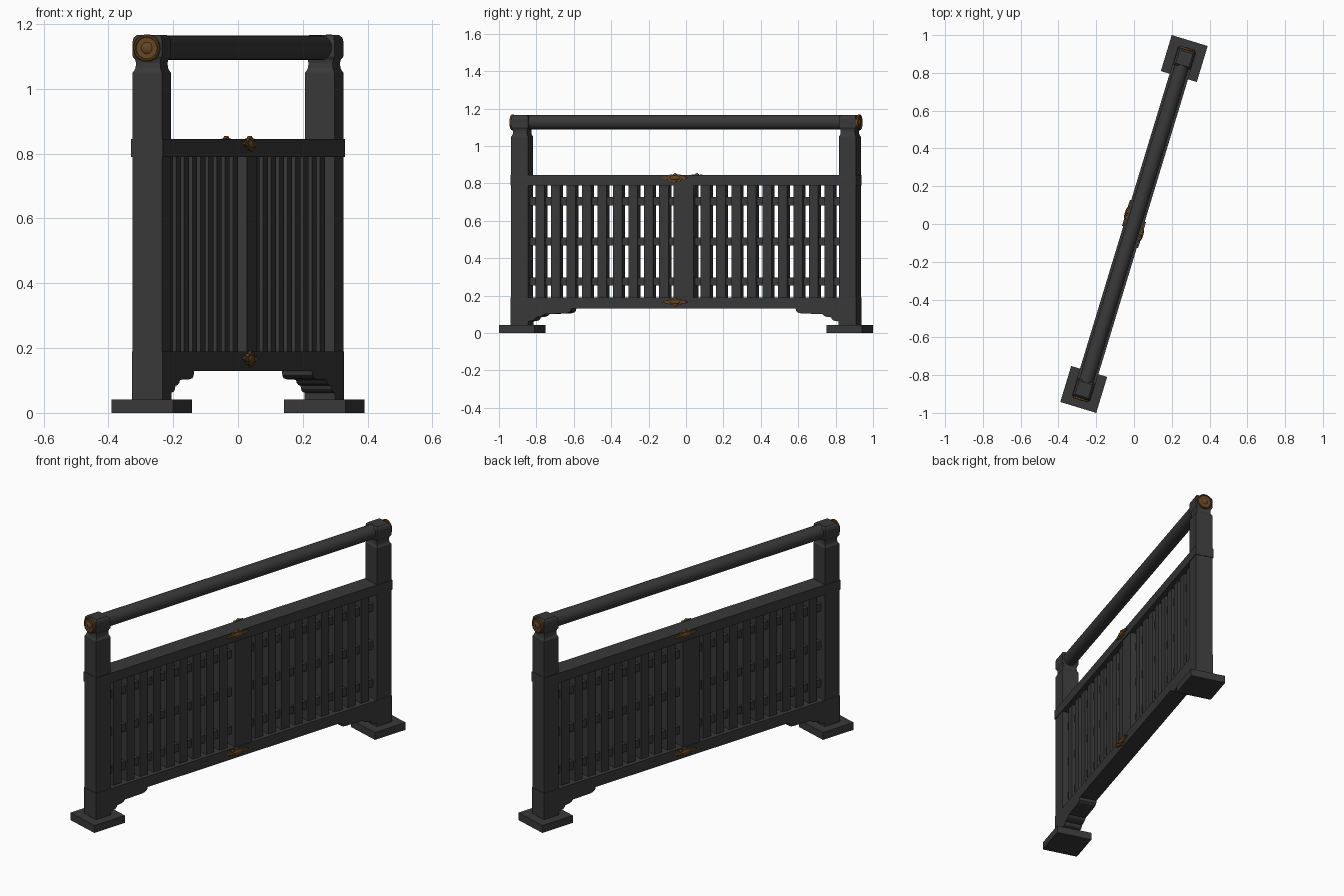
import bpy, bmesh, math
from mathutils import Matrix

if "Cube" in bpy.data.objects:
    bpy.data.objects.remove(bpy.data.objects["Cube"])

ROT = Matrix.Rotation(math.radians(73.1), 4, 'Z')   # the railing stands diagonally
POST = 0.9155                                        # post distance from centre


def mat(name, col):
    m = bpy.data.materials.new(name)
    m.diffuse_color = (*col, 1)
    m.use_nodes = True
    m.node_tree.nodes["Principled BSDF"].inputs["Base Color"].default_value = m.diffuse_color
    return m


IRON = mat("dark iron", (0.04, 0.04, 0.04))
BRASS = mat("aged brass", (0.13, 0.06, 0.018))


def finish(name, bm, m, smooth=False):
    bmesh.ops.recalc_face_normals(bm, faces=bm.faces)
    bm.transform(ROT)
    me = bpy.data.meshes.new(name)
    bm.to_mesh(me)
    bm.free()
    me.materials.append(m)
    ob = bpy.data.objects.new(name, me)
    bpy.context.collection.objects.link(ob)
    if smooth:
        bpy.ops.object.select_all(action='DESELECT')
        ob.select_set(True)
        bpy.context.view_layer.objects.active = ob
        bpy.ops.object.shade_smooth_by_angle(angle=math.radians(35))
    return ob


def add_box(bm, x0, x1, hy, z0, z1):
    mtx = Matrix.Translation(((x0 + x1) / 2, 0, (z0 + z1) / 2)) @ Matrix.Diagonal((x1 - x0, 2 * hy, z1 - z0, 1))
    bmesh.ops.create_cube(bm, size=1, matrix=mtx)


def add_prism(bm, pts, y0, y1):
    """Extrude an (x, z) outline along y."""
    f = bm.faces.new([bm.verts.new((x, y0, z)) for x, z in pts])
    r = bmesh.ops.extrude_face_region(bm, geom=[f])
    bmesh.ops.translate(bm, vec=(0, y1 - y0, 0),
                        verts=[v for v in r['geom'] if isinstance(v, bmesh.types.BMVert)])


def add_square_loft(bm, cx, prof):
    """Stack square sections given as (z, half width)."""
    rings = [[bm.verts.new((cx + sx * h, sy * h, z)) for sx, sy in ((-1, -1), (1, -1), (1, 1), (-1, 1))]
             for z, h in prof]
    for a, b in zip(rings, rings[1:]):
        for i in range(4):
            j = (i + 1) % 4
            bm.faces.new((a[i], a[j], b[j], b[i]))
    bm.faces.new(rings[0])
    bm.faces.new(rings[-1])


def add_cyl(bm, x0, x1, z, r0, r1, seg=32):
    mtx = Matrix.Translation(((x0 + x1) / 2, 0, z)) @ Matrix.Rotation(math.pi / 2, 4, 'Y')
    bmesh.ops.create_cone(bm, cap_ends=True, segments=seg, radius1=r0, radius2=r1, depth=x1 - x0, matrix=mtx)


# Posts with moulded neck and cap, plus square foot plates
NECK = [(0.04, 0.0475), (1.05, 0.0475), (1.057, 0.043), (1.065, 0.040), (1.08, 0.039), (1.09, 0.041),
        (1.1, 0.0475), (1.145, 0.0475), (1.158, 0.045), (1.166, 0.037)]
for side, label in ((-1, "front"), (1, "back")):
    bm = bmesh.new()
    add_square_loft(bm, side * POST, NECK)
    finish(label + "_post", bm, IRON)
    bm = bmesh.new()
    add_box(bm, side * POST - 0.0995, side * POST + 0.0995, 0.0995, 0, 0.042)
    finish(label + "_foot_plate", bm, IRON)

    # Brass end medallion: disc, raised rim and centre boss
    bm = bmesh.new()
    face = POST + 0.0475
    steps = [(0, 0.042), (0.009, 0.042), (0.012, 0.039), (0.012, 0.035), (0.007, 0.033),
             (0.007, 0.018), (0.012, 0.012), (0.014, 0.0)]
    vs = [bm.verts.new((side * (face + d), 0, 1.126 + r)) for d, r in steps]
    es = [bm.edges.new(p) for p in zip(vs, vs[1:])]
    bmesh.ops.spin(bm, geom=vs + es, cent=(0, 0, 1.126), axis=(1, 0, 0), angle=2 * math.pi, steps=32)
    bmesh.ops.remove_doubles(bm, verts=bm.verts, dist=1e-5)
    finish(label + "_medallion", bm, BRASS, True)

# Round handrail
bm = bmesh.new()
add_cyl(bm, -POST, POST, 1.127, 0.0385, 0.0385)
finish("handrail", bm, IRON, True)

# Top rail, flush with its collars around the posts
bm = bmesh.new()
add_box(bm, -POST - 0.051, POST + 0.051, 0.051, 0.79, 0.845)
finish("top_rail", bm, IRON)

# Bottom rail with stepped, curved corner brackets
E = POST - 0.0475
half = [(POST + 0.049, 0.19), (POST + 0.049, 0.042), (E, 0.042), (E - 0.002, 0.062), (E - 0.03, 0.067),
        (E - 0.038, 0.074), (E - 0.042, 0.084), (E - 0.065, 0.086), (E - 0.082, 0.092), (E - 0.092, 0.102),
        (E - 0.20, 0.104), (E - 0.222, 0.107), (E - 0.236, 0.115), (E - 0.24, 0.13)]
bm = bmesh.new()
add_prism(bm, half + [(-x, z) for x, z in reversed(half)], -0.049, 0.049)
finish("bottom_rail", bm, IRON)

# Centre board and vertical slats
bm = bmesh.new()
add_box(bm, -0.055, 0.055, 0.045, 0.18, 0.8)
finish("centre_board", bm, IRON)
bm = bmesh.new()
N, W = 9, 0.051
gap = (E - 0.055 - N * W) / (N + 1)
for s in (-1, 1):
    for i in range(N):
        a = 0.055 + gap + i * (W + gap)
        add_box(bm, min(s * a, s * (a + W)), max(s * a, s * (a + W)), 0.027, 0.18, 0.8)
finish("slats", bm, IRON)

# Horizontal bars tying the slats together
bm = bmesh.new()
for z in (0.275, 0.49, 0.705):
    add_box(bm, -E, E, 0.014, z - 0.022, z + 0.022)
finish("cross_bars", bm, IRON)

# Pointed brass plaques on both faces of both rails
q = [(0.072, 0), (0.05, 0.009), (0.038, 0.007), (0.028, 0.017), (0.014, 0.016), (0, 0.025)]
outline = q + [(-x, z) for x, z in reversed(q[:-1])]
outline += [(-x, -z) for x, z in q[1:]] + [(x, -z) for x, z in reversed(q[1:-1])]
for z, label in ((0.83, "top"), (0.166, "bottom")):
    bm = bmesh.new()
    for s in (-1, 1):
        add_prism(bm, [(s * 0.045 + x, z + h) for x, h in outline], s * 0.045, s * 0.058)
        mtx = Matrix.Translation((s * 0.045, s * 0.058, z)) @ Matrix.Diagonal((0.03, 0.006, 0.012, 1))
        bmesh.ops.create_uvsphere(bm, u_segments=16, v_segments=8, radius=1, matrix=mtx)
    finish(label + "_plaques", bm, BRASS, True)
